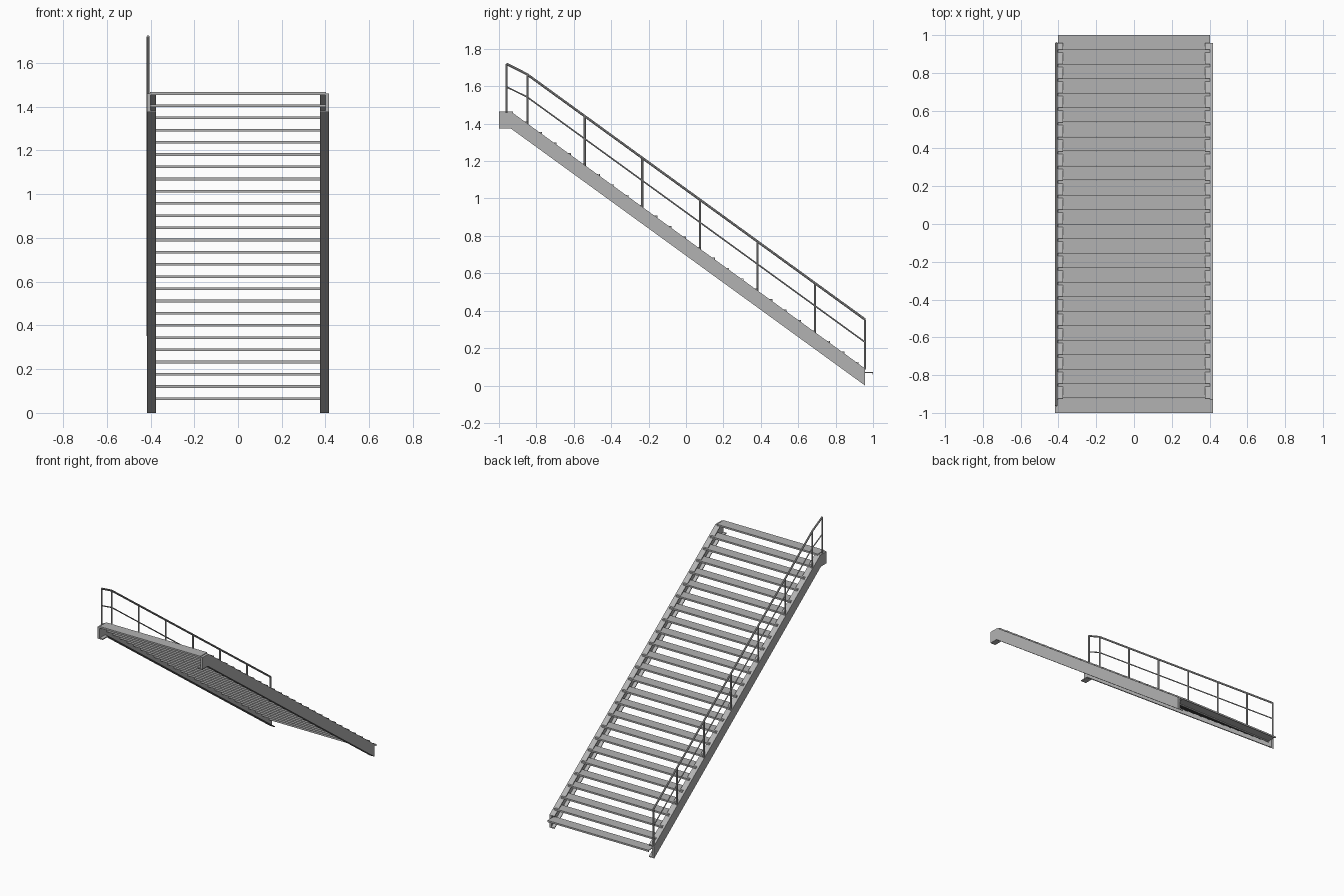
import bpy, bmesh
from mathutils import Vector

if "Cube" in bpy.data.objects:
    bpy.data.objects.remove(bpy.data.objects["Cube"])

steel = bpy.data.materials.new("grey steel")
steel.diffuse_color = (0.45, 0.45, 0.45, 1)
steel.use_nodes = True
steel.node_tree.nodes["Principled BSDF"].inputs["Base Color"].default_value = steel.diffuse_color

RISE, GOING, STEPS = 0.0558, 0.0769, 26
SLOPE = RISE / GOING


def prism(name, profile, x0, x1):
    """Extrude a (y, z) outline along x."""
    bm = bmesh.new()
    face = bm.faces.new([bm.verts.new((x0, y, z)) for y, z in profile])
    ext = bmesh.ops.extrude_face_region(bm, geom=[face])
    moved = [v for v in ext["geom"] if isinstance(v, bmesh.types.BMVert)]
    bmesh.ops.translate(bm, verts=moved, vec=(x1 - x0, 0, 0))
    bmesh.ops.recalc_face_normals(bm, faces=bm.faces)
    me = bpy.data.meshes.new(name)
    bm.to_mesh(me)
    bm.free()
    me.materials.append(steel)
    ob = bpy.data.objects.new(name, me)
    bpy.context.collection.objects.link(ob)
    return ob


def tube(name, points, radius):
    """Round bar along a path of points, turned into a mesh."""
    cu = bpy.data.curves.new(name, 'CURVE')
    cu.dimensions = '3D'
    cu.bevel_depth = radius
    cu.bevel_resolution = 2
    cu.use_fill_caps = True
    sp = cu.splines.new('POLY')
    sp.points.add(len(points) - 1)
    for p, co in zip(sp.points, points):
        p.co = (*co, 1)
    cu.materials.append(steel)
    ob = bpy.data.objects.new(name, cu)
    bpy.context.collection.objects.link(ob)
    bpy.ops.object.select_all(action='DESELECT')
    ob.select_set(True)
    bpy.context.view_layer.objects.active = ob
    bpy.ops.object.convert(target='MESH')
    bpy.ops.object.shade_smooth_by_angle()
    return ob


# Stringers: channels with the flanges turned inwards
END, TOP, BOT, T = 0.957, 1.46, 1.375, 0.007


def top_z(y):
    return min(TOP, 0.091 + (END - y) * SLOPE)


y_top = END - (TOP - 0.091) / SLOPE
y_bot = END - BOT / SLOPE
upper = [(-1, TOP), (y_top, TOP), (END, 0.091)]
lower = [(-1, BOT), (y_bot, BOT), (END, 0.0)]
for side, s in (("left", -1), ("right", 1)):
    prism(side + "_stringer_web", upper + lower[::-1], s * 0.401, s * 0.417)
    prism(side + "_stringer_top_flange",
          upper + [(y, z - T) for y, z in upper[::-1]], s * 0.376, s * 0.401)
    prism(side + "_stringer_bottom_flange",
          [(y, z + T) for y, z in lower] + lower[::-1], s * 0.376, s * 0.401)

# Treads: folded plates with a lip down at both edges
D, H, P = 0.0762, 0.012, 0.004
for i in range(STEPS):
    y1, z = 1 - i * GOING, 0.071 + i * RISE
    if i == STEPS - 1:
        y1 = -1 + D
    y0 = y1 - D
    prism("tread_%02d" % (i + 1),
          [(y0, z), (y1, z), (y1, z - H), (y1 - P, z - H), (y1 - P, z - P),
           (y0 + P, z - P), (y0 + P, z - H), (y0, z - H)], -0.402, 0.402)

# Handrail on the left side
X = -0.411
tube("handrail", [(X, -0.96, 1.72), (X, -0.85, 1.664), (X, 0.957, 0.353)], 0.0065)
tube("middle_rail", [(X, -0.96, 1.597), (X, -0.85, 1.543), (X, 0.957, 0.232)], 0.004)
for i, y in enumerate((-0.96, -0.848, -0.541, -0.234, 0.075, 0.383, 0.69, 0.957)):
    rail = 1.664 - (y + 0.85) * (1.311 / 1.807) if y > -0.9 else 1.72
    tube("rail_post_%d" % (i + 1), [(X, y, top_z(y) - 0.005), (X, y, rail)], 0.0058)
